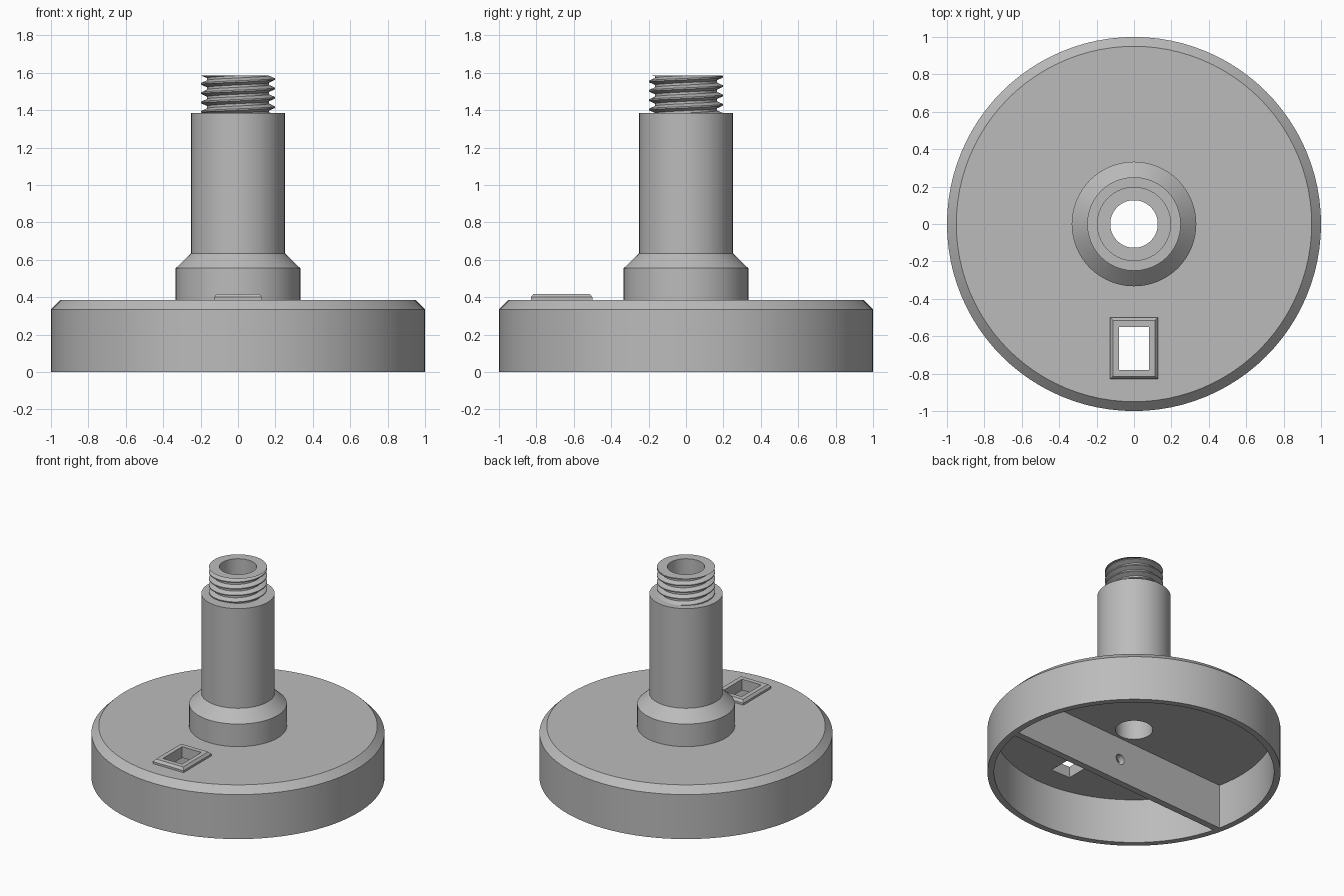
import bpy, bmesh, math
from mathutils import Matrix

if "Cube" in bpy.data.objects:
    bpy.data.objects.remove(bpy.data.objects["Cube"], do_unlink=True)

grey = bpy.data.materials.new("plain grey")
grey.use_nodes = True
grey.diffuse_color = (0.5, 0.5, 0.5, 1)
grey.node_tree.nodes["Principled BSDF"].inputs["Base Color"].default_value = (0.5, 0.5, 0.5, 1)

SEG = 96


def finish(name, bm, smooth=True, fix=True):
    if fix:
        bmesh.ops.recalc_face_normals(bm, faces=bm.faces)
    mesh = bpy.data.meshes.new(name)
    bm.to_mesh(mesh)
    bm.free()
    mesh.materials.append(grey)
    obj = bpy.data.objects.new(name, mesh)
    bpy.context.collection.objects.link(obj)
    if smooth:
        bpy.ops.object.select_all(action='DESELECT')
        bpy.context.view_layer.objects.active = obj
        obj.select_set(True)
        bpy.ops.object.shade_smooth_by_angle(angle=math.radians(25))
    return obj


def bridge(bm, loops, closed):
    """Join successive closed rings of vertices with quads."""
    pairs = list(zip(loops, loops[1:]))
    if closed:
        pairs.append((loops[-1], loops[0]))
    for a, b in pairs:
        for i in range(len(a)):
            j = (i + 1) % len(a)
            bm.faces.new((a[i], a[j], b[j], b[i]))


def cut(target, cutter):
    mod = target.modifiers.new("opening", 'BOOLEAN')
    mod.operation = 'DIFFERENCE'
    mod.solver = 'EXACT'
    mod.object = cutter
    bpy.ops.object.select_all(action='DESELECT')
    bpy.context.view_layer.objects.active = target
    target.select_set(True)
    bpy.ops.object.modifier_apply(modifier=mod.name)
    bpy.data.objects.remove(cutter, do_unlink=True)


def box(name, size, matrix):
    bm = bmesh.new()
    bmesh.ops.create_cube(bm, size=1, matrix=matrix @ Matrix.Diagonal((*size, 1)))
    return finish(name, bm, smooth=False)


# Hollow round base with stem, turned from one closed profile
BORE, CORE, CREST = 0.127, 0.165, 0.198
NECK, TOP, CEIL, DECK = 1.385, 1.585, 0.335, 0.385
profile = [(0.955, 0), (1, 0), (1, 0.335), (0.95, DECK), (0.333, DECK), (0.333, 0.555),
           (0.25, 0.635), (0.25, NECK), (CORE, NECK), (CORE, TOP), (BORE, TOP),
           (BORE, CEIL), (0.955, CEIL)]
bm = bmesh.new()
rings = []
for r, z in profile:
    rings.append([bm.verts.new((r * math.cos(a), r * math.sin(a), z))
                  for a in (math.tau * i / SEG for i in range(SEG))])
bridge(bm, rings, True)
body = finish("base_and_stem", bm)

# Rectangular switch opening through the deck
HOLE_Y = -0.665
cut(body, box("switch_cutter", (0.16, 0.23, 0.4), Matrix.Translation((0, HOLE_Y, DECK))))

# Raised frame around the opening
bm = bmesh.new()
loops = []
for hx, hy, z in [(0.128, 0.165, DECK), (0.128, 0.165, 0.4), (0.113, 0.15, 0.418),
                  (0.08, 0.115, 0.418), (0.08, 0.115, DECK)]:
    loops.append([bm.verts.new((sx * hx, HOLE_Y + sy * hy, z))
                  for sx, sy in ((-1, -1), (1, -1), (1, 1), (-1, 1))])
bridge(bm, loops, True)
finish("switch_frame", bm, smooth=False)

# Helical screw thread, trimmed flat at both ends
PITCH = 0.05
section = [(0.0, CORE), (0.25, CORE), (0.55, CREST), (0.7, CREST)]
turns = math.ceil((TOP - NECK) / PITCH)
bm = bmesh.new()
columns = []
for i in range(SEG + 1):
    a = math.tau * i / SEG
    column = []
    for k in range(-1, turns + 1):
        for t, r in section:
            z = NECK + PITCH * (k + t + i / SEG)
            z = min(max(z, NECK), TOP)
            column.append(bm.verts.new((r * math.cos(a), r * math.sin(a), z)))
    columns.append(column)
for a, b in zip(columns, columns[1:]):
    for j in range(len(a) - 1):
        bm.faces.new((a[j], b[j], b[j + 1], a[j + 1]))
bmesh.ops.remove_doubles(bm, verts=bm.verts, dist=1e-5)
bmesh.ops.dissolve_degenerate(bm, dist=1e-5, edges=bm.edges)
finish("screw_thread", bm, fix=False)

# Dividing wall inside the base, with a small cable hole
turn = Matrix.Translation((0, -0.173, 0.17)) @ Matrix.Rotation(math.radians(3.5), 4, 'Z')
wall = box("dividing_wall", (1.9, 0.05, 0.34), turn)
bm = bmesh.new()
bmesh.ops.create_cone(bm, cap_ends=True, segments=32, radius1=0.038, radius2=0.038, depth=0.3,
                      matrix=turn @ Matrix.Rotation(math.pi / 2, 4, 'X'))
cut(wall, finish("cable_cutter", bm, smooth=False))
